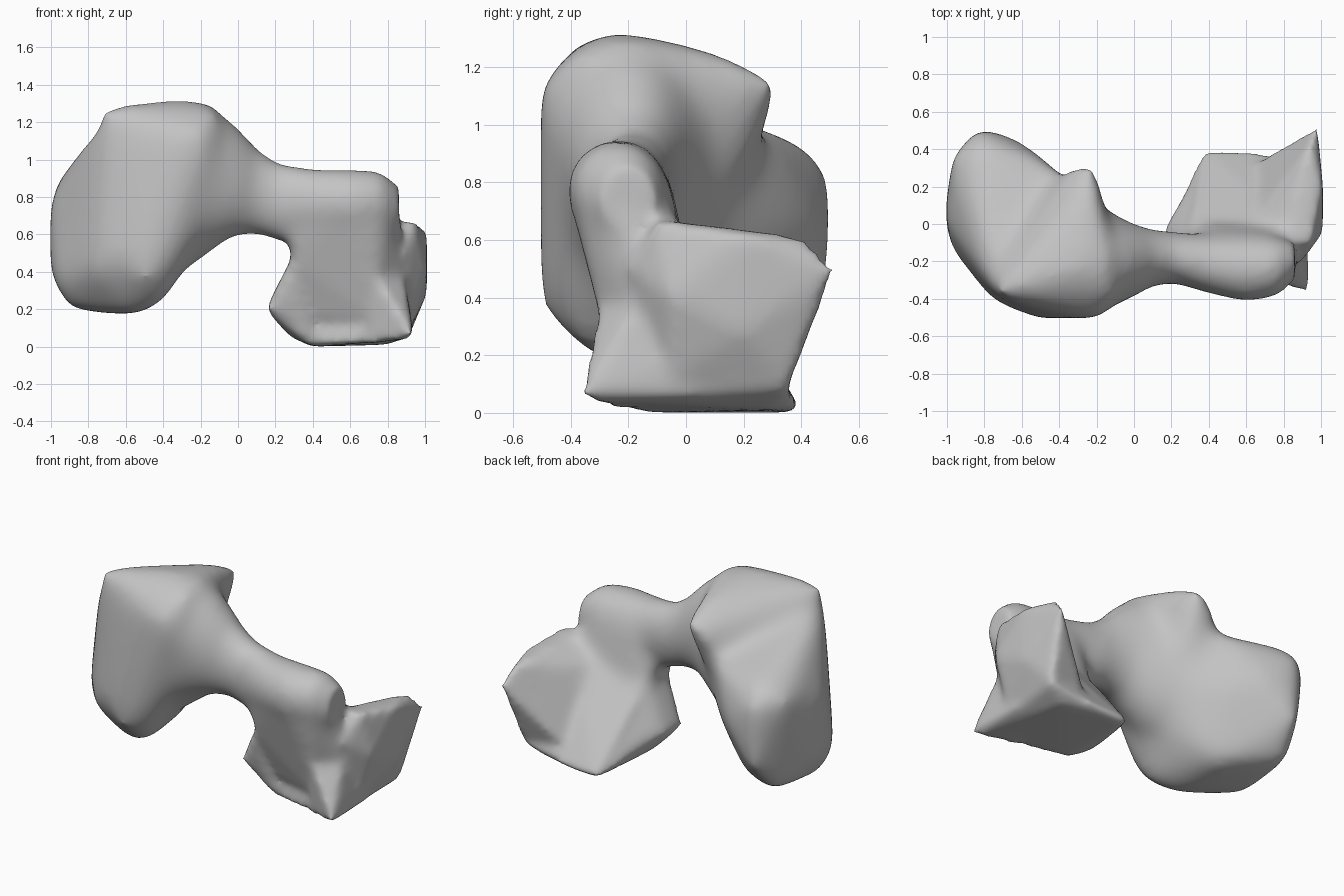
import bpy
import bmesh
from math import cos, sin, tau

cube = bpy.data.objects.get("Cube")
if cube:
    bpy.data.objects.remove(cube, do_unlink=True)


def add_hull(bm, points):
    """Add a closed convex lump around the given points."""
    verts = [bm.verts.new(p) for p in points]
    bmesh.ops.convex_hull(bm, input=verts, use_existing_faces=False)
    loose = [v for v in verts if v.is_valid and not v.link_faces]
    bmesh.ops.delete(bm, geom=loose, context='VERTS')


def ring(x, y, z, radius_y, radius_z, count=20):
    """Elliptical cross-section standing across the x axis."""
    angles = [tau * i / count for i in range(count)]
    return [(x, y + radius_y * cos(a), z + radius_z * sin(a)) for a in angles]


def smooth(bm, verts, rounds):
    for _ in range(rounds):
        bmesh.ops.smooth_vert(bm, verts=verts, factor=0.5,
                              use_axis_x=True, use_axis_y=True, use_axis_z=True)


# Upper ridge of the large lobe, ending in a blunt horn at the back
ridge = [
    (-.75, -.38, 1.29), (-.35, -.25, 1.33), (-.11, -.2, 1.31), (-.1, -.38, 1.26),
    (-.25, .12, 1.26), (-.2, .33, 1.16), (-.27, .34, 1.14), (-.19, -.52, 1.13),
    (-.5, -.47, 1.1), (-.06, -.41, .9), (-.5, -.52, .36), (-.32, -.46, .46),
    (-.25, .12, .85), (-.4, .26, .95), (-.36, .31, 1.06), (-.28, .27, .97),
    (-.7, -.2, 1.15), (-.7, -.42, .5), (-.2, -.2, .53), (-.6, 0, .3),
    (-.4, -.38, .24), (-.58, -.3, .17), (-.27, -.3, .42), (-.26, 0, .5),
]

# Lower rear swelling of the large lobe
swelling = [
    (-1.01, 0, .75), (-1.01, .1, .4), (-.98, .36, .86), (-.99, -.12, .35),
    (-.83, .52, .82), (-.83, .51, .42), (-.6, .45, .66), (-.9, -.1, .19),
    (-.55, -.3, .16), (-.89, .34, .23), (-.4, -.38, .23), (-.55, .15, .18),
    (-.94, .2, .93), (-.84, .43, .93), (-.42, .3, .94), (-.74, -.37, 1.2),
    (-.77, -.4, .4), (-.2, .06, .7), (-.27, -.1, .44), (-.35, -.1, 1.1),
    (-.64, -.47, .5), (-.45, .3, .6), (-.45, .1, .25),
]

# Bridge that narrows at the waist and runs over the foot
bridge = [
    ring(-.25, -.16, .86, .3, .44),
    ring(-.02, -.2, .9, .21, .31),
    ring(.1, -.18, .83, .15, .23),
    ring(.22, -.18, .77, .14, .21),
    ring(.42, -.22, .77, .16, .18),
    ring(.6, -.24, .77, .18, .18),
    ring(.77, -.23, .77, .16, .17),
    ring(.86, -.2, .74, .1, .12),
]

# Column blending the bridge down into the foot
column = [
    (.25, -.28, .65), (.4, -.36, .72), (.6, -.41, .75), (.78, -.37, .72),
    (.29, -.28, .48), (.75, -.33, .45), (.6, -.33, .5), (.42, -.18, .15),
    (.72, -.25, .15), (.27, -.08, .6), (.8, -.04, .68), (.88, -.2, .67),
    (.88, -.18, .35), (.3, -.02, .45), (.4, .1, .05), (.85, .1, .07),
    (.4, -.05, .8), (.7, -.06, .8),
]

# Foot with a sloping rear face
foot = [
    (.39, -.17, 0), (.9, -.3, .04), (.38, .41, 0), (.93, .36, .08),
    (.3, -.02, .5), (.82, -.02, .64), (.3, -.08, .06), (.9, -.1, .4),
    (.45, -.15, .2), (.8, -.2, .2), (.8, .3, .01),
]

# Fin on the inner side of the foot
fin = [
    (.14, -.2, .2), (.16, 0, .2), (.28, -.27, .45), (.3, -.05, .5),
    (.39, -.17, .01), (.27, -.06, .05), (.5, -.1, .1), (.36, .36, .02),
]

# Pointed toe at the outer front corner
toe = [
    (.94, -.37, .05), (.75, -.31, .36), (.76, -.2, .3), (.68, -.24, .01),
    (.92, .05, .06), (.88, -.14, .45), (.92, 0, .2),
]

# Raised outer wall with a pointed rear corner
wall = [
    (.98, .52, .5), (.94, .42, .61), (.93, .36, .09), (1.01, .2, .62),
    (.95, -.1, .67), (1.01, -.05, .4), (.9, -.2, .5), (.8, -.1, .67),
    (.6, .3, .06), (.62, -.02, .54), (.78, .36, .2), (1.01, .2, .28),
    (.93, -.05, .12),
]

# Gather the lumps
bm = bmesh.new()
for points in (ridge, swelling, column, foot, fin, toe, wall):
    add_hull(bm, points)
for start, end in zip(bridge, bridge[1:]):
    add_hull(bm, start + end)
bmesh.ops.recalc_face_normals(bm, faces=bm.faces[:])
blank_mesh = bpy.data.meshes.new("body_blank")
bm.to_mesh(blank_mesh)
bm.free()

# Fuse them into one skin
blank = bpy.data.objects.new("body_blank", blank_mesh)
bpy.context.collection.objects.link(blank)
fuse = blank.modifiers.new("fuse", 'REMESH')
fuse.mode = 'VOXEL'
fuse.voxel_size = 0.02
depsgraph = bpy.context.evaluated_depsgraph_get()
mesh = bpy.data.meshes.new_from_object(blank.evaluated_get(depsgraph))
bpy.data.objects.remove(blank, do_unlink=True)

# Soften: strongly on the lobe, less on the bridge, lightly on the foot
bm = bmesh.new()
bm.from_mesh(mesh)
smooth(bm, [v for v in bm.verts if v.co.x < 0.05], 36)
smooth(bm, [v for v in bm.verts if v.co.x < 0.3 or v.co.z > 0.4 and v.co.x < 0.85], 18)
smooth(bm, bm.verts[:], 9)
for face in bm.faces:
    face.smooth = True
bm.to_mesh(mesh)
bm.free()

# Single plain grey
grey = bpy.data.materials.new("plain_grey")
grey.use_nodes = True
colour = (0.55, 0.55, 0.55, 1)
grey.diffuse_color = colour
grey.node_tree.nodes["Principled BSDF"].inputs["Base Color"].default_value = colour
mesh.materials.clear()
mesh.materials.append(grey)

mesh.name = "body"
body = bpy.data.objects.new("body", mesh)
bpy.context.collection.objects.link(body)
